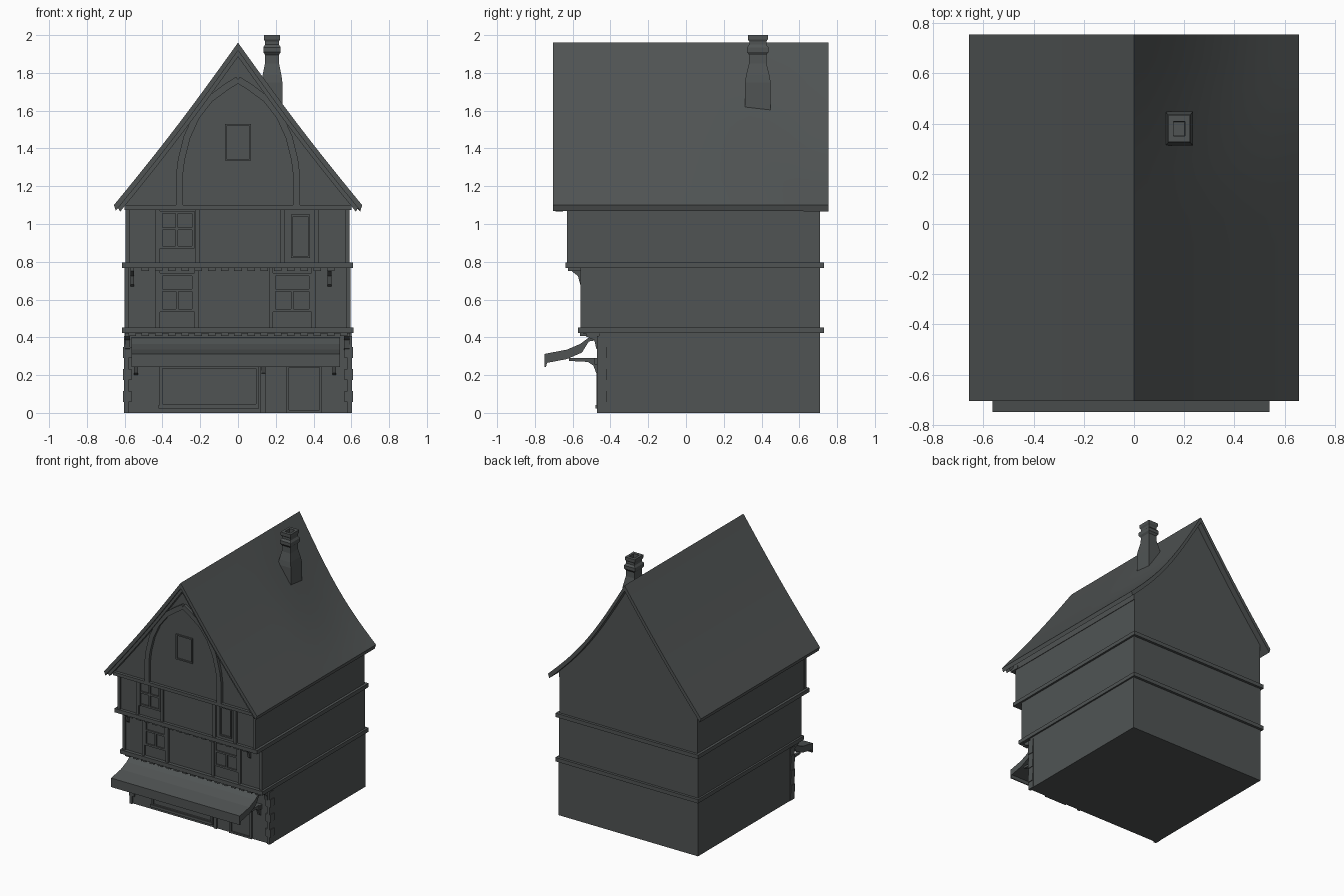
import bpy, math
from mathutils import Vector

if "Cube" in bpy.data.objects:
    bpy.data.objects.remove(bpy.data.objects["Cube"])

mat = bpy.data.materials.new("dark slate grey")
mat.diffuse_color = (0.08, 0.088, 0.088, 1)
mat.use_nodes = True
mat.node_tree.nodes["Principled BSDF"].inputs["Base Color"].default_value = mat.diffuse_color


def make(name, verts, faces, smooth=False):
    me = bpy.data.meshes.new(name)
    me.from_pydata(verts, [], faces)
    me.materials.append(mat)
    ob = bpy.data.objects.new(name, me)
    bpy.context.collection.objects.link(ob)
    if smooth:
        me.shade_smooth()
        me.set_sharp_from_angle(angle=math.radians(35))
    return ob


def loft(name, rings, smooth=False):
    """Skin closed rings of equal length and cap both ends."""
    n = len(rings[0])
    v = [p for r in rings for p in r]
    f = [(i * n + j, i * n + (j + 1) % n, (i + 1) * n + (j + 1) % n, (i + 1) * n + j)
         for i in range(len(rings) - 1) for j in range(n)]
    f += [tuple(reversed(range(n))), tuple(range(len(v) - n, len(v)))]
    ob = make(name, v, f, smooth)
    import bmesh
    bm = bmesh.new()
    bm.from_mesh(ob.data)
    bmesh.ops.recalc_face_normals(bm, faces=bm.faces)
    bm.to_mesh(ob.data)
    bm.free()
    return ob


def box(name, x0, x1, y0, y1, z0, z1):
    return loft(name, [[(x0, y0, z), (x1, y0, z), (x1, y1, z), (x0, y1, z)] for z in (z0, z1)])


def side_profile(name, pts, x0, x1):
    return loft(name, [[(x, y, z) for y, z in pts] for x in (x0, x1)])


def strip(name, path, w, y0, y1):
    """Beam of width w following a path in the front plane."""
    rings = []
    for i, p in enumerate(path):
        a, b = Vector(path[max(i - 1, 0)]), Vector(path[min(i + 1, len(path) - 1)])
        d = (b - a).normalized() * w / 2
        (x, z), (nx, nz) = p, (-d.y, d.x)
        rings.append([(x + nx, y0, z + nz), (x - nx, y0, z - nz),
                      (x - nx, y1, z - nz), (x + nx, y1, z + nz)])
    return loft(name, rings)


def frame(name, x0, x1, z0, z1, y, w=0.014, d=0.012, bars_x=(), bars_z=()):
    """Window or door frame standing proud of the wall at y."""
    for x in (x0, x1 - w, *[b - w / 2 for b in bars_x]):
        box(name + "_upright", x, x + w, y - d, y + 0.01, z0, z1)
    for z in (z0, z1 - w, *[b - w / 2 for b in bars_z]):
        box(name + "_rail", x0, x1, y - d + 0.001, y + 0.01, z, z + w)


# Storeys, each jettied further forward
box("ground_floor", -0.6, 0.6, -0.46, 0.71, 0, 0.43)
box("first_floor", -0.6, 0.595, -0.545, 0.71, 0.42, 0.78)
box("second_floor", -0.595, 0.59, -0.615, 0.71, 0.77, 1.1)
box("lower_band", -0.615, 0.612, -0.572, 0.73, 0.422, 0.452)
box("upper_band", -0.615, 0.61, -0.638, 0.73, 0.767, 0.797)


# Roof: slopes flare slightly, right slope sags towards the back
def slope(t, side, y):
    s = min(max((y - 0.05) / 0.7, 0), 1)
    sag = 0.018 + (0.06 * s * s * (3 - 2 * s) if side > 0 else 0)
    return 1.96 - 0.86 * t - sag * math.sin(math.pi * t)


def roof_line(y, drop, tmax=1.0, n=12):
    pts = []
    for i in range(-n, n + 1):
        t = abs(i) / n * tmax
        pts.append((math.copysign(0.657 * t, i), y, slope(t, i, y) - drop))
    return pts


ys = [-0.705 + 1.46 * i / 14 for i in range(15)]
loft("roof", [roof_line(y, 0) + roof_line(y, 0.042, 0.985)[::-1] for y in ys], True)
ya = [-0.655 + 1.365 * i / 12 for i in range(13)]
loft("attic_gables", [roof_line(y, 0.03, 0.905) + [(0.594, y, 1.075), (-0.594, y, 1.075)] for y in ya])
loft("front_bargeboard", [roof_line(y, 0.035, 0.97) + roof_line(y, 0.075, 0.95)[::-1]
                          for y in (-0.69, -0.65)])
box("gable_beam", -0.6, 0.6, -0.678, -0.6, 1.075, 1.1)

# Arched braces and window in the front gable
for s in (-1, 1):
    arch = [(0.31, 1.1), (0.31, 1.26), (0.3, 1.34), (0.27, 1.46), (0.22, 1.57), (0.15, 1.66),
            (0.07, 1.72), (0, 1.765)]
    strip("gable_brace", [(s * x, z) for x, z in arch], 0.036, -0.678, -0.645)
frame("gable_window", -0.07, 0.07, 1.335, 1.53, -0.655, 0.01, 0.01)

# Second floor timbers and windows
for x in (-0.585, -0.425, -0.215, 0.235, 0.415, 0.58):
    box("second_floor_post", x - 0.011, x + 0.011, -0.63, -0.6, 0.79, 1.08)
frame("second_floor_window", -0.415, -0.23, 0.87, 1.07, -0.615, bars_x=(-0.325,), bars_z=(0.975,))
frame("second_floor_shutter", 0.28, 0.38, 0.82, 1.05, -0.615, 0.01)

# First floor timbers and windows
for x in (-0.59, -0.425, -0.22, 0.175, 0.4, 0.585):
    box("first_floor_post", x - 0.011, x + 0.011, -0.558, -0.53, 0.45, 0.77)
for x0, x1 in ((-0.415, -0.23), (0.185, 0.39)):
    frame("first_floor_window", x0, x1, 0.535, 0.74, -0.545, bars_z=(0.65,))
    xm = (x0 + x1) / 2
    box("first_floor_mullion", xm - 0.007, xm + 0.007, -0.557, -0.535, 0.54, 0.65)

# Dentil rows and brackets under the jetties
for i in range(17):
    x = -0.56 + 0.07 * i
    box("lower_dentil", x - 0.02, x + 0.02, -0.56, -0.45, 0.407, 0.425)
    if abs(x) < 0.5:
        box("upper_dentil", x - 0.02, x + 0.02, -0.625, -0.54, 0.752, 0.77)
for x in (-0.56, 0.485):
    side_profile("jetty_bracket", [(-0.54, 0.665), (-0.56, 0.68), (-0.572, 0.725), (-0.605, 0.75),
                                   (-0.605, 0.77), (-0.54, 0.77)], x - 0.01, x + 0.01)
for x in (-0.585, 0.575):
    side_profile("corner_bracket", [(-0.45, 0.33), (-0.475, 0.34), (-0.485, 0.385), (-0.53, 0.405),
                                    (-0.53, 0.425), (-0.45, 0.425)], x - 0.014, x + 0.014)

# Shop awning with hanging valance and brackets
side_profile("awning", [(-0.46, 0.4), (-0.52, 0.395), (-0.56, 0.365), (-0.63, 0.335), (-0.75, 0.312),
                        (-0.75, 0.242), (-0.742, 0.242), (-0.735, 0.265), (-0.63, 0.285),
                        (-0.55, 0.32), (-0.515, 0.378), (-0.46, 0.388)], -0.565, 0.54)
box("shop_beam", -0.56, 0.53, -0.485, -0.45, 0.255, 0.29)
for x in (-0.54, 0.135, 0.51):
    side_profile("awning_bracket", [(-0.45, 0.195), (-0.475, 0.21), (-0.49, 0.25), (-0.52, 0.27),
                                    (-0.62, 0.275), (-0.62, 0.29), (-0.45, 0.29)], x - 0.01, x + 0.01)

# Shopfront, door and rough corner stones
frame("shop_window", -0.415, 0.11, 0.03, 0.25, -0.46, 0.016, 0.014)
box("shop_sill", -0.42, 0.11, -0.478, -0.45, 0.022, 0.042)
frame("door_frame", 0.255, 0.445, 0, 0.255, -0.46, 0.014, 0.012)
box("shop_post", 0.12, 0.145, -0.472, -0.45, 0, 0.25)
for s in (-1, 1):
    for i in range(7):
        w = 0.608 if i % 2 else 0.603
        xs = sorted((s * w, s * (0.565 if i % 2 else 0.58)))
        box("corner_stone", xs[0], xs[1], -0.472, -0.42, i * 0.058, i * 0.058 + 0.058)

# Chimney: square stepped stack with a hollow top
stack = [(1.45, 1), (1.75, 1), (1.79, 0.9), (1.85, 0.68), (1.895, 0.66), (1.91, 0.84), (1.935, 0.84),
         (1.95, 0.66), (1.965, 0.66), (1.978, 0.78), (2.0, 0.78), (2.0, 0.42), (1.94, 0.4)]
loft("chimney", [[(0.18 + a * 0.055 * k, 0.38 + b * 0.068 * k, z)
                  for a, b in ((-1, -1), (1, -1), (1, 1), (-1, 1))] for z, k in stack])
